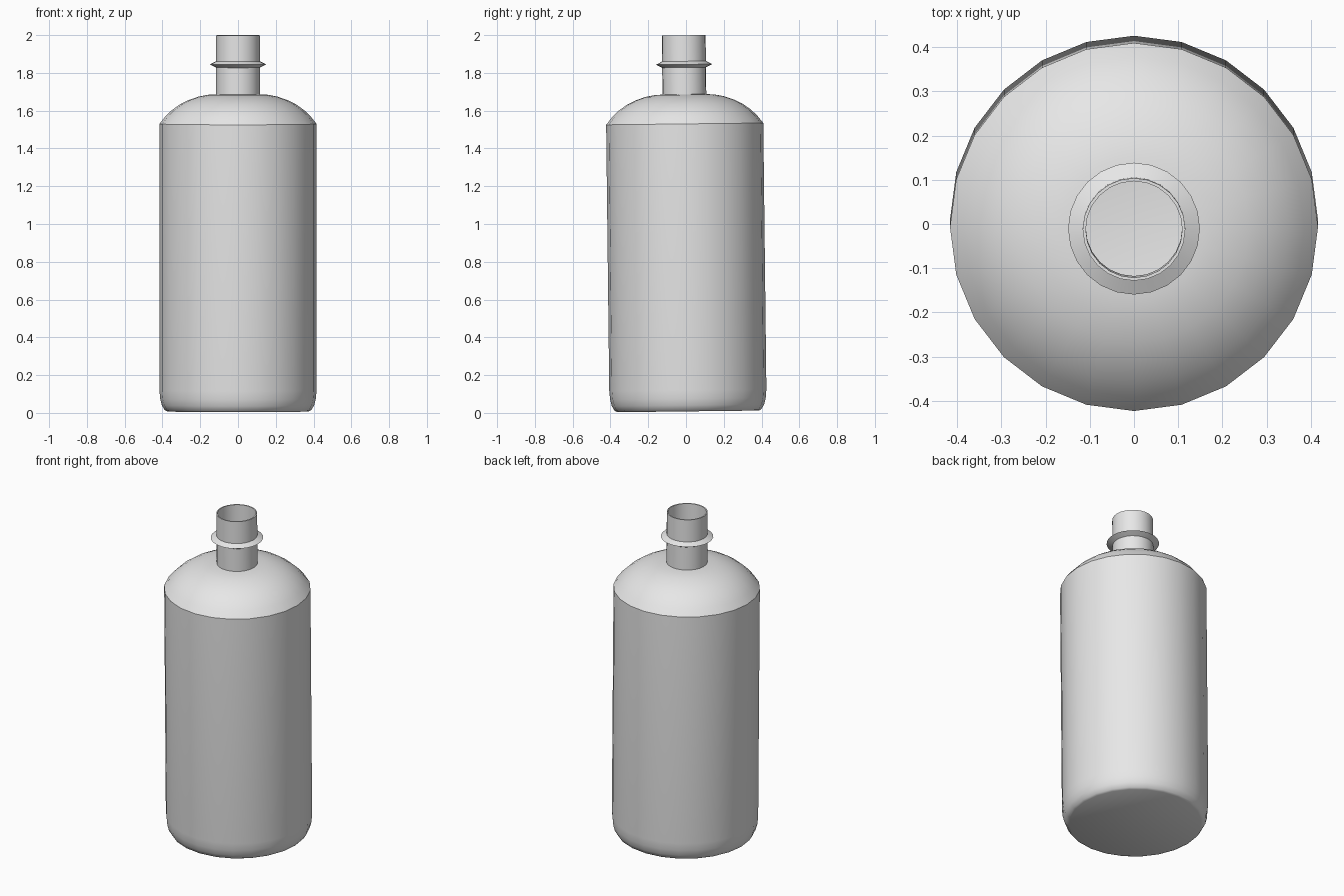
import bpy, bmesh, math

cube = bpy.data.objects.get("Cube")
if cube:
    bpy.data.objects.remove(cube, do_unlink=True)

SIDES = 24
LEAN = 0.0116      # the whole bottle leans slightly to the front

plastic = bpy.data.materials.new("grey_plastic")
plastic.use_nodes = True
plastic.diffuse_color = (0.8, 0.8, 0.8, 1)
bsdf = next(n for n in plastic.node_tree.nodes if n.type == 'BSDF_PRINCIPLED')
bsdf.inputs["Base Color"].default_value = (0.8, 0.8, 0.8, 1)


def lathe(name, profile, cap_start=False):
    """Turn a (radius, height) profile around the bottle axis."""
    bm = bmesh.new()
    rings = []
    for r, z in profile:
        ring = []
        for i in range(SIDES):
            a = math.tau * i / SIDES
            ring.append(bm.verts.new((r * math.cos(a), r * math.sin(a), z)))
        rings.append(ring)
    for low, high in zip(rings, rings[1:]):
        for i in range(SIDES):
            j = (i + 1) % SIDES
            bm.faces.new((low[i], low[j], high[j], high[i]))
    if cap_start:
        bm.faces.new(rings[0][::-1])
    mesh = bpy.data.meshes.new(name)
    bm.to_mesh(mesh)
    bm.free()
    mesh.materials.append(plastic)
    ob = bpy.data.objects.new(name, mesh)
    bpy.context.collection.objects.link(ob)
    ob.location.y = 0.011
    ob.rotation_euler.x = LEAN
    bpy.ops.object.select_all(action='DESELECT')
    ob.select_set(True)
    bpy.context.view_layer.objects.active = ob
    bpy.ops.object.shade_smooth_by_angle(angle=math.radians(32))
    return ob


# Cylinder wall with rounded foot and flat base
lathe("body", [(0.375, 0.008), (0.388, 0.015), (0.403, 0.04),
               (0.412, 0.075), (0.416, 0.12), (0.416, 1.53)], cap_start=True)

# Domed shoulder, open under the neck
lathe("shoulder", [(0.416, 1.53), (0.385, 1.569), (0.35, 1.603), (0.305, 1.635),
                   (0.26, 1.657), (0.21, 1.674), (0.16, 1.684), (0.109, 1.687)])

# Open neck: outer wall, thin lip, inner wall
lathe("neck", [(0.116, 1.684), (0.116, 1.999), (0.109, 1.999), (0.109, 1.687)])

# Sharp-edged flange around the neck
lathe("neck_flange", [(0.115, 1.828), (0.149, 1.845), (0.115, 1.862)])
